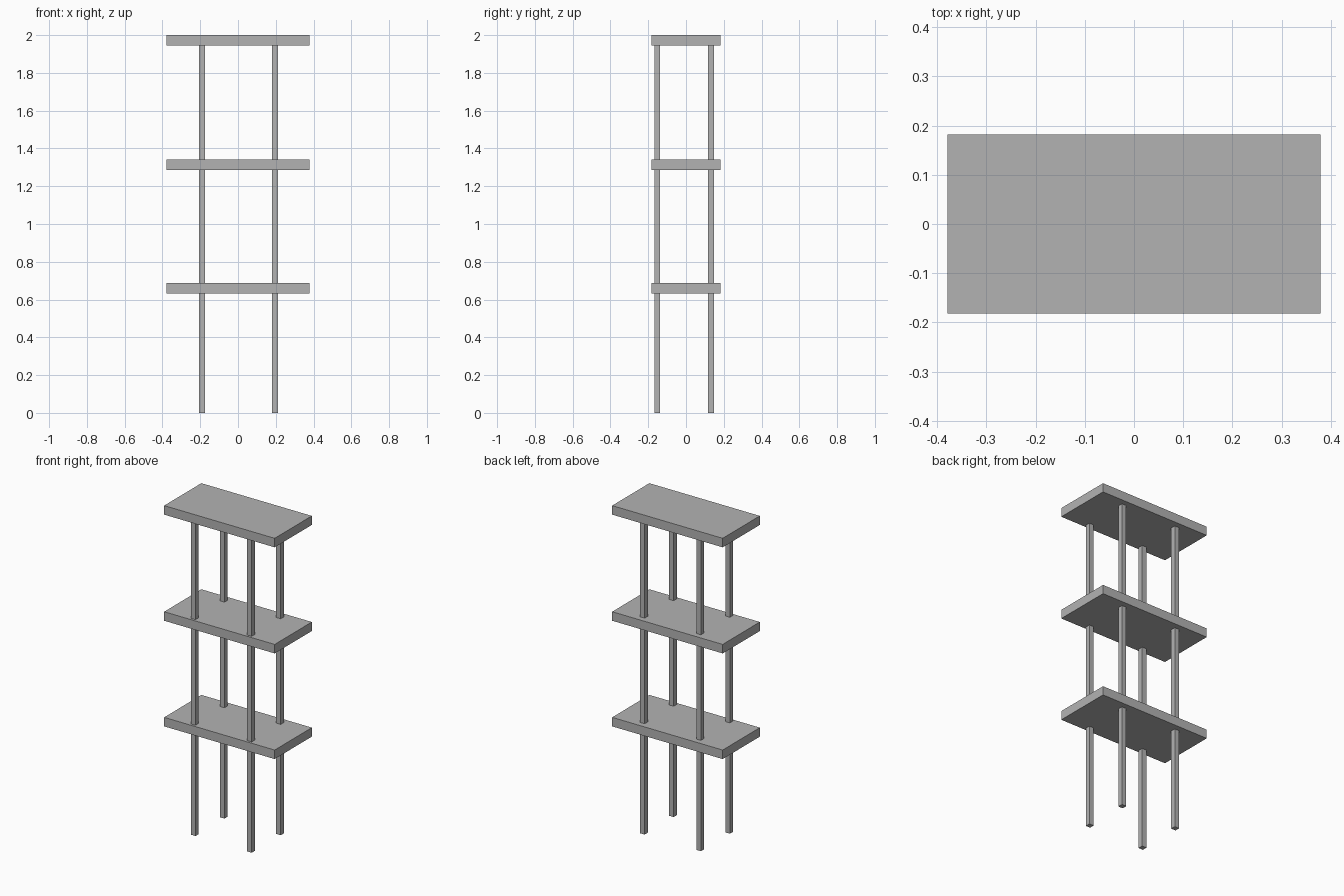
import bpy

if "Cube" in bpy.data.objects:
    bpy.data.objects.remove(bpy.data.objects["Cube"], do_unlink=True)

# Single grey finish
grey = bpy.data.materials.new("plain grey")
grey.use_nodes = True
colour = (0.45, 0.45, 0.45, 1)
grey.diffuse_color = colour
grey.node_tree.nodes["Principled BSDF"].inputs["Base Color"].default_value = colour


def box(name, low, high):
    """Add a box spanning two opposite corners."""
    centre = [(a + b) / 2 for a, b in zip(low, high)]
    bpy.ops.mesh.primitive_cube_add(size=1, location=centre)
    part = bpy.context.object
    part.name = name
    part.scale = [b - a for a, b in zip(low, high)]
    bpy.ops.object.transform_apply(location=False, rotation=False, scale=True)
    part.data.materials.append(grey)
    return part


WIDTH, DEPTH, THICK = 0.758, 0.364, 0.056
LEG = 0.031

# Three shelves
shelf_tops = {"lower_shelf": 0.687, "middle_shelf": 1.342, "top_shelf": 2.0}
for name, top in shelf_tops.items():
    box(name, (-WIDTH / 2, -DEPTH / 2, top - THICK), (WIDTH / 2, DEPTH / 2, top))

# Four square posts running from the floor up to the top shelf
for side, x in (("right", -0.19), ("left", 0.196)):
    for end, y in (("front", -0.152), ("back", 0.132)):
        box(f"{end}_{side}_leg",
            (x - LEG / 2, y - LEG / 2, 0),
            (x + LEG / 2, y + LEG / 2, 2.0 - THICK))
